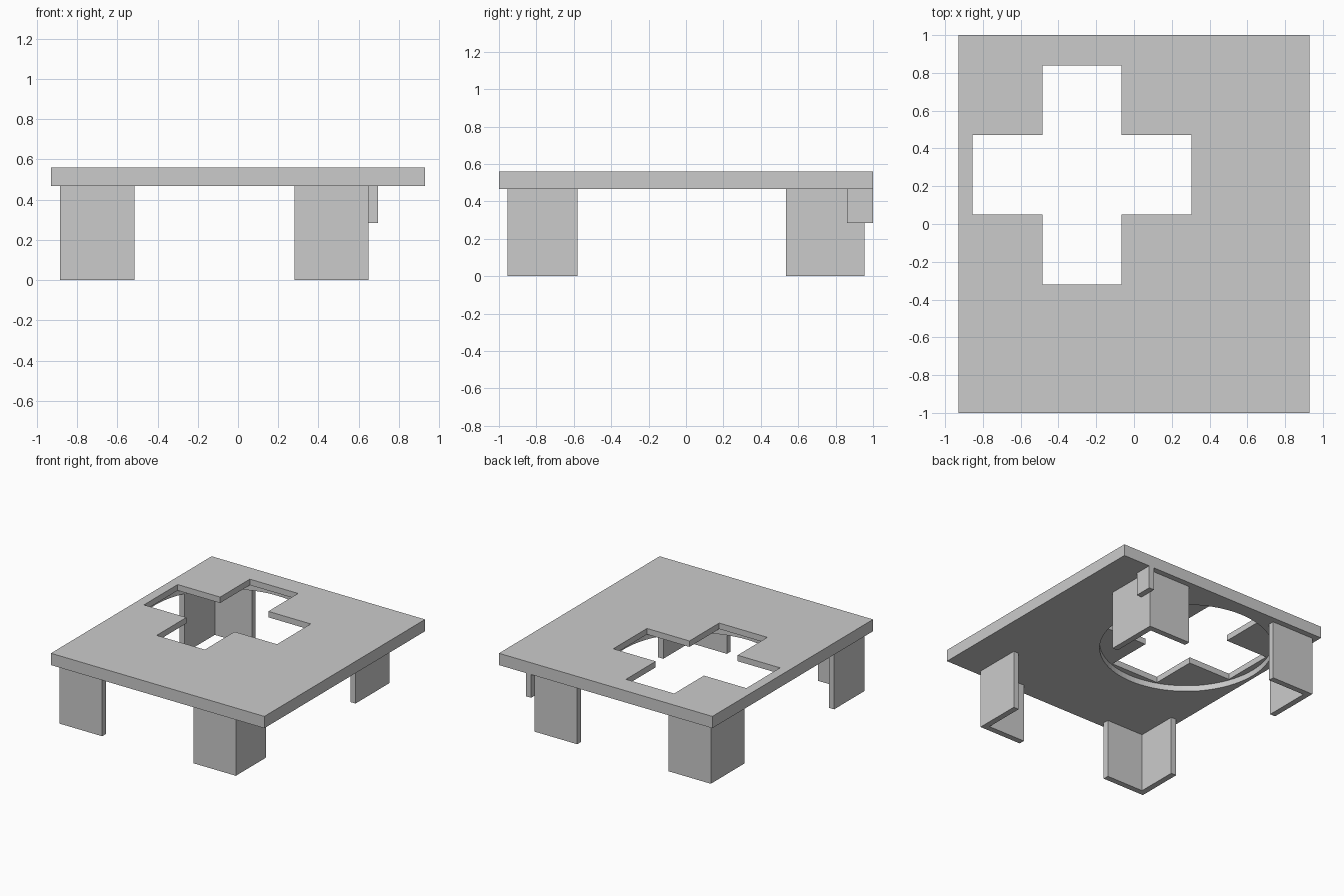
import bpy
import bmesh

cube = bpy.data.objects.get("Cube")
if cube:
    bpy.data.objects.remove(cube, do_unlink=True)

UNDERSIDE, TOP = 0.467, 0.56
HALF_X, HALF_Y = 0.93, 1.0
HOLE_X, HOLE_Y = -0.275, 0.26
WALL = 0.046

grey = bpy.data.materials.new("light grey")
grey.use_nodes = True
colour = (0.6, 0.6, 0.6, 1)
grey.diffuse_color = colour
grey.node_tree.nodes["Principled BSDF"].inputs["Base Color"].default_value = colour


def prism(name, outline, z0, z1):
    """Extrude a counter-clockwise xy outline from z0 up to z1."""
    bm = bmesh.new()
    face = bm.faces.new([bm.verts.new((x, y, z0)) for x, y in outline])
    top = bmesh.ops.extrude_face_region(bm, geom=[face])["geom"]
    moved = [v for v in top if isinstance(v, bmesh.types.BMVert)]
    bmesh.ops.translate(bm, verts=moved, vec=(0, 0, z1 - z0))
    bmesh.ops.recalc_face_normals(bm, faces=bm.faces[:])
    mesh = bpy.data.meshes.new(name)
    bm.to_mesh(mesh)
    bm.free()
    mesh.materials.append(grey)
    obj = bpy.data.objects.new(name, mesh)
    bpy.context.collection.objects.link(obj)
    return obj


def box(name, x0, x1, y0, y1, z0, z1):
    return prism(name, [(x0, y0), (x1, y0), (x1, y1), (x0, y1)], z0, z1)


def cut(target, cutter):
    """Subtract the cutter, then discard it."""
    cutter.hide_render = True
    mod = target.modifiers.new("cut", 'BOOLEAN')
    mod.operation = 'DIFFERENCE'
    mod.solver = 'EXACT'
    mod.object = cutter
    bpy.context.view_layer.objects.active = target
    bpy.ops.object.modifier_apply(modifier=mod.name)
    bpy.data.objects.remove(cutter, do_unlink=True)


# Flat top plate
plate = box("top_plate", -HALF_X, HALF_X, -HALF_Y, HALF_Y, UNDERSIDE, TOP)

# Round recess in the underside
bpy.ops.mesh.primitive_cylinder_add(vertices=96, radius=0.627, depth=0.2,
                                    location=(HOLE_X, HOLE_Y, 0.413))
cut(plate, bpy.context.object)

# Cross-shaped opening through the remaining thickness
a, b = 0.21, 0.58
quarter = [(b, -a), (b, a), (a, a)]
cross = []
for turn in range(4):
    cross += [(HOLE_X + x, HOLE_Y + y) for x, y in quarter]
    quarter = [(-y, x) for x, y in quarter]
cut(plate, prism("cross_cutter", cross, 0.4, 0.7))

# Angled corner legs: outer corner, inward directions, arm length along y
legs = {
    "front_right_leg": (-0.885, -0.955, 1, 1, 0.375),
    "front_left_leg": (0.65, -0.955, -1, 1, 0.375),
    "back_right_leg": (-0.885, 0.955, 1, -1, 0.42),
    "back_left_leg": (0.65, 0.955, -1, -1, 0.42),
}
for name, (x, y, sx, sy, arm) in legs.items():
    profile = [(0, 0), (0.37, 0), (0.37, WALL), (WALL, WALL), (WALL, arm), (0, arm)]
    prism(name, [(x + sx * u, y + sy * v) for u, v in profile], 0, UNDERSIDE)

# Small tab beside the back left leg
box("side_tab", 0.65, 0.695, 0.86, 1.0, 0.284, UNDERSIDE)
